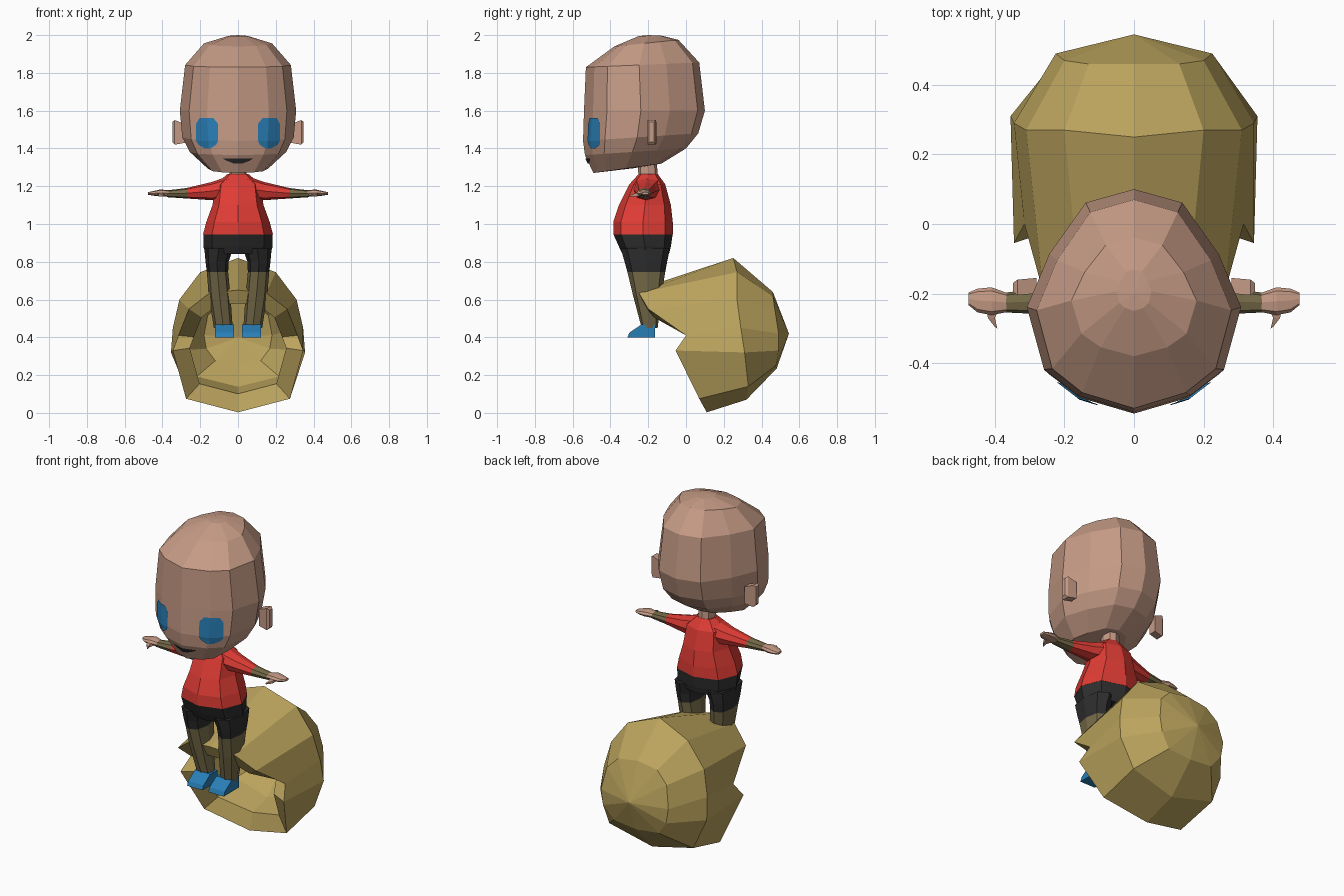
import bpy, bmesh, math
from mathutils import Vector
from mathutils.bvhtree import BVHTree

if "Cube" in bpy.data.objects:
    bpy.data.objects.remove(bpy.data.objects["Cube"])


def material(name, rgb):
    m = bpy.data.materials.new(name)
    m.diffuse_color = (*rgb, 1)
    m.use_nodes = True
    m.node_tree.nodes["Principled BSDF"].inputs["Base Color"].default_value = m.diffuse_color
    return m


SKIN = material("skin", (0.56, 0.325, 0.235))
RED = material("shirt_red", (0.74, 0.045, 0.035))
BLACK = material("charcoal", (0.027, 0.027, 0.027))
HAIR = material("straw", (0.50, 0.37, 0.11))
BLUE = material("blue", (0.022, 0.21, 0.47))
OLIVE = material("dull_olive", (0.18, 0.145, 0.065))


def finish(name, bm, mats, mirror=False, fix=True):
    if fix:
        bmesh.ops.recalc_face_normals(bm, faces=bm.faces)
    me = bpy.data.meshes.new(name)
    bm.to_mesh(me)
    bm.free()
    for m in mats:
        me.materials.append(m)
    ob = bpy.data.objects.new(name, me)
    bpy.context.collection.objects.link(ob)
    if mirror:
        mod = ob.modifiers.new("mirror", 'MIRROR')
        mod.use_mirror_merge = False
    return ob


def loft(name, rings, mats, start=None, end=None, mirror=False, rule=None):
    """Skin closed rings; each end is a fan to a point or a flat cap."""
    bm = bmesh.new()
    vs = [[bm.verts.new(p) for p in r] for r in rings]
    n = len(vs[0])
    for a, b in zip(vs, vs[1:]):
        for i in range(n):
            j = (i + 1) % n
            bm.faces.new((a[i], a[j], b[j], b[i]))
    for ring, tip in ((vs[0], start), (vs[-1], end)):
        if tip:
            t = bm.verts.new(tip)
            for i in range(n):
                bm.faces.new((ring[i], ring[(i + 1) % n], t))
        else:
            bm.faces.new(ring)
    if rule:
        for f in bm.faces:
            f.material_index = rule(f.calc_center_median())
    return finish(name, bm, mats, mirror)


def unit_ring(n=8):
    """Slightly boxy unit circle."""
    def sq(v):
        return math.copysign(abs(v) ** 0.85, v) if abs(v) > 1e-6 else 0.0
    return [(sq(math.cos(2 * math.pi * i / n)), sq(math.sin(2 * math.pi * i / n)))
            for i in range(n)]


def flat_ring(x0, x1, y0, y1, z):
    return [((x0 + x1) / 2 + (x1 - x0) / 2 * u, (y0 + y1) / 2 + (y1 - y0) / 2 * v, z)
            for u, v in unit_ring()]


def arm_ring(x, cy, cz, ry, rz):
    return [(x, cy + ry * u, cz + rz * v) for u, v in unit_ring()]


def both(half):
    """Complete a half ring running from the centre line to the centre line."""
    return half + [(-x, y, z) for x, y, z in reversed(half[1:-1])]


# Head: one outline, rescaled at each level
OUTLINE = [(0, 0), (.53, .075), (.84, .19), (1, .47), (.79, .71), (.45, .94), (0, 1)]


def head_ring(sx, yf, yb, zf, zb):
    return both([(sx * u, yf + (yb - yf) * t, zf + (zb - zf) * t) for u, t in OUTLINE])


head = loft("head", [
    head_ring(.05, -.25, -.13, 1.995, 1.997),
    head_ring(.18, -.38, -.04, 1.94, 1.975),
    head_ring(.28, -.53, .07, 1.83, 1.855),
    head_ring(.308, -.54, .10, 1.60, 1.60),
    head_ring(.295, -.545, .065, 1.44, 1.48),
    head_ring(.255, -.535, .0, 1.365, 1.40),
    head_ring(.16, -.49, -.13, 1.27, 1.32)],
    [SKIN], (0, -.2, 2.0), (0, -.28, 1.295))
tree = BVHTree.FromPolygons([v.co for v in head.data.vertices],
                            [list(p.vertices) for p in head.data.polygons])


def face_plate(name, rows, mat, mirror=False):
    """Thin plate draped on the front of the head; rows go top to bottom."""
    bm = bmesh.new()
    grid = []
    for z, xs in rows:
        line = []
        for x in xs:
            hit = tree.ray_cast(Vector((x, -2, z)), Vector((0, 1, 0)))[0]
            line.append(bm.verts.new((x, (hit.y if hit else -.45) - .007, z)))
        grid.append(line)
    for a, b in zip(grid, grid[1:]):
        for i in range(len(a) - 1):
            bm.faces.new((a[i], b[i], b[i + 1], a[i + 1]))
    return finish(name, bm, [mat], mirror, fix=False)


face_plate("eye", [(1.56, (.13, .162, .205)), (1.53, (.105, .162, .222)),
                   (1.44, (.105, .157, .222)), (1.42, (.115, .156, .21)),
                   (1.40, (.145, .155, .175))], BLUE, True)
face_plate("mouth", [(1.346, (-.08, -.035, 0, .035, .08)),
                     (1.335, (-.06, -.03, 0, .03, .06)),
                     (1.32, (-.022, -.012, 0, .012, .022))], BLACK)

# Ears: small tilted slabs
loft("ear", [
    [(.28, -.20, 1.43), (.28, -.155, 1.43), (.28, -.155, 1.53), (.28, -.20, 1.53)],
    [(.335, -.205, 1.42), (.335, -.16, 1.42), (.335, -.16, 1.55), (.335, -.205, 1.55)],
    [(.348, -.195, 1.435), (.348, -.17, 1.435), (.348, -.17, 1.54), (.348, -.195, 1.54)]],
    [SKIN], mirror=True)

loft("neck", [flat_ring(-.045, .045, -.26, -.155, 1.36),
              flat_ring(-.045, .045, -.25, -.15, 1.24)], [SKIN])

# Shirt body and sleeves
loft("shirt", [
    flat_ring(-.055, .055, -.25, -.15, 1.265),
    flat_ring(-.12, .12, -.30, -.11, 1.21),
    flat_ring(-.135, .135, -.355, -.08, 1.10),
    flat_ring(-.168, .168, -.385, -.07, 1.01),
    flat_ring(-.185, .185, -.385, -.07, .945)], [RED])
loft("arm", [
    arm_ring(.05, -.205, 1.19, .08, .063),
    arm_ring(.14, -.212, 1.174, .058, .048),
    arm_ring(.27, -.222, 1.163, .037, .028),
    arm_ring(.375, -.226, 1.16, .028, .018)],
    [RED, OLIVE], mirror=True, rule=lambda c: int(c.x > .27))

# Hand and thumb
loft("hand", [
    arm_ring(.36, -.226, 1.162, .026, .016),
    arm_ring(.41, -.222, 1.165, .040, .018),
    arm_ring(.45, -.220, 1.162, .034, .012),
    arm_ring(.476, -.215, 1.162, .018, .007)], [SKIN], mirror=True)
loft("thumb", [
    [(.385, -.24, 1.15), (.425, -.24, 1.15), (.425, -.24, 1.17), (.385, -.24, 1.17)],
    [(.40, -.27, 1.146), (.42, -.27, 1.146), (.42, -.27, 1.162), (.40, -.27, 1.162)],
    [(.393, -.30, 1.146), (.40, -.296, 1.146), (.40, -.296, 1.152), (.393, -.30, 1.152)]],
    [SKIN], mirror=True)

# Shorts and legs
loft("shorts_top", [
    flat_ring(-.184, .184, -.384, -.071, .945),
    flat_ring(-.183, .183, -.355, -.08, .88),
    flat_ring(-.172, .172, -.335, -.09, .84)], [BLACK])
loft("leg", [
    flat_ring(.025, .178, -.345, -.085, .87),
    flat_ring(.05, .172, -.325, -.10, .80),
    flat_ring(.052, .165, -.31, -.11, .745),
    flat_ring(.04, .155, -.28, -.13, .62),
    flat_ring(.028, .128, -.235, -.15, .45)],
    [BLACK, OLIVE], mirror=True, rule=lambda c: int(c.z < .745))

# Shoes: side wedge extruded across the foot
SHOE = [(-.31, .40), (-.165, .40), (-.165, .465), (-.235, .468), (-.30, .425)]
loft("shoe", [[(x, y, z) for y, z in SHOE] for x in (.02, .122)], [BLUE], mirror=True)

# Hollow hair shell: outer rings from the opening to the back
rim = [(0, -.265, .65), (.15, -.25, .635), (.26, -.20, .55), (.315, 0, .41),
       (.345, -.055, .33), (.275, .07, .075), (0, .11, .003)]
middle = [(0, .25, .82), (.20, .27, .745), (.31, .27, .60), (.345, .29, .45),
          (.355, .31, .32), (.28, .33, .14), (0, .32, .07)]
back = [(0, .46, .64), (.13, .46, .62), (.20, .47, .55), (.225, .49, .42),
        (.21, .49, .33), (.15, .475, .25), (0, .48, .235)]


def inset(ring, s, dy):
    return [(x * s, y + dy, .38 + (z - .38) * s) for x, y, z in ring]


loft("hair_shell", [both(r) for r in (
    back, middle, rim, inset(rim, .74, .03), inset(middle, .78, -.04),
    inset(back, .8, -.08))], [HAIR], (0, .545, .42), (0, .43, .4))
